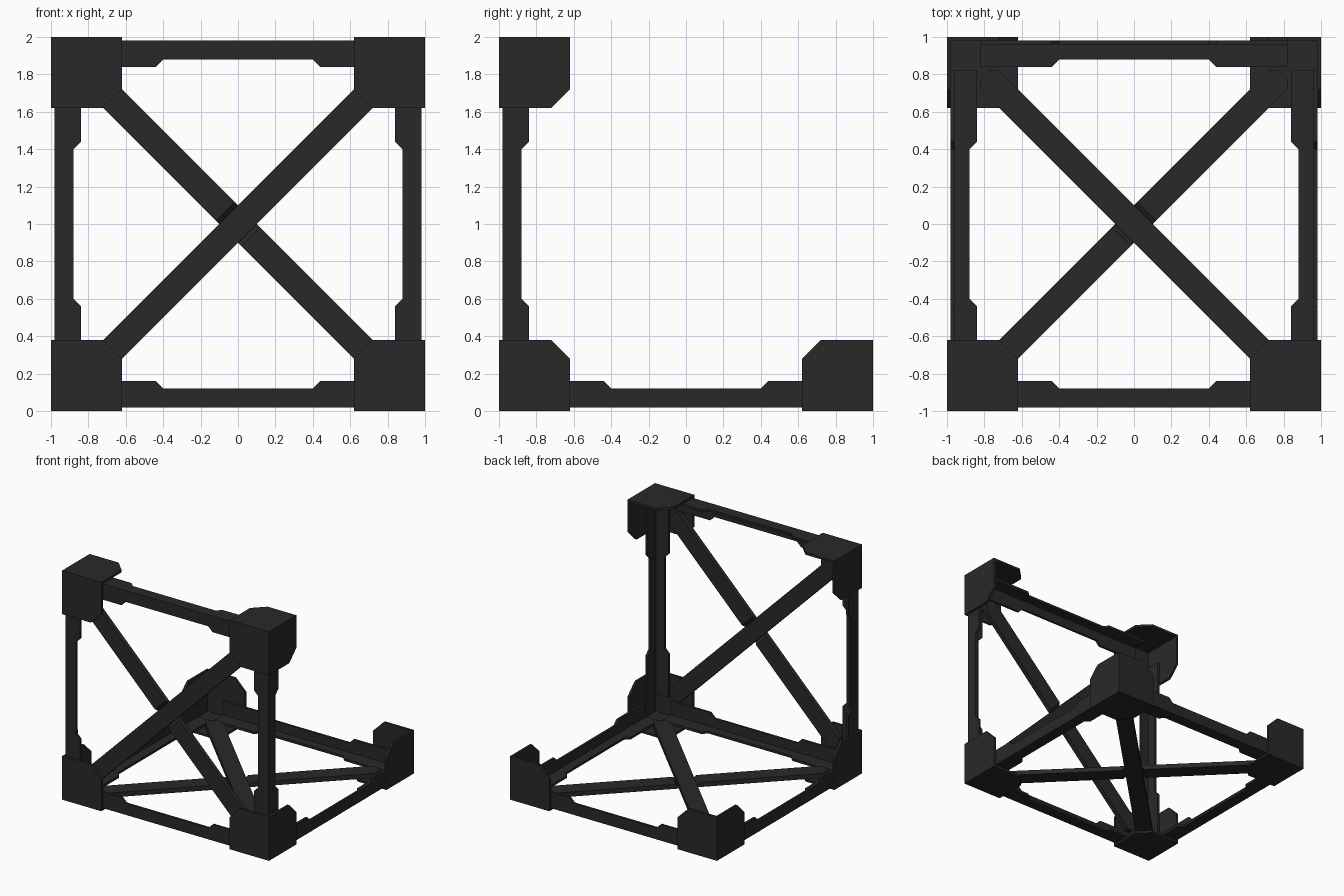
import bpy, bmesh
from mathutils import Vector

if "Cube" in bpy.data.objects:
    bpy.data.objects.remove(bpy.data.objects["Cube"])

mat = bpy.data.materials.new("dark_steel")
mat.diffuse_color = (0.022, 0.022, 0.022, 1)
mat.use_nodes = True
mat.node_tree.nodes["Principled BSDF"].inputs["Base Color"].default_value = mat.diffuse_color


def finish(name, bm):
    bmesh.ops.recalc_face_normals(bm, faces=bm.faces)
    bmesh.ops.translate(bm, verts=bm.verts, vec=(0, 0, 1))
    me = bpy.data.meshes.new(name)
    bm.to_mesh(me)
    bm.free()
    me.materials.append(mat)
    ob = bpy.data.objects.new(name, me)
    bpy.context.collection.objects.link(ob)
    return ob


def prism(bm, outline, i, j, k, lo, hi):
    """Flat outline in axes i, j extruded along axis k."""
    rings = []
    for h in (lo, hi):
        ring = []
        for u, v in outline:
            p = Vector((0, 0, 0))
            p[i], p[j], p[k] = u, v, h
            ring.append(bm.verts.new(p))
        rings.append(ring)
    a, b = rings
    bm.faces.new(a)
    bm.faces.new(b)
    n = len(a)
    for q in range(n):
        bm.faces.new((a[q], a[(q + 1) % n], b[(q + 1) % n], b[q]))


# Corner brackets: three chamfered plates meeting at each corner
def corner_bracket(s):
    bm = bmesh.new()
    shape = [(1, 1), (0.62, 1), (0.62, 0.72), (0.72, 0.62), (1, 0.62)]
    for k in range(3):
        i, j = (k + 1) % 3, (k + 2) % 3
        prism(bm, [(u * s[i], v * s[j]) for u, v in shape], i, j, k, 0.98 * s[k], s[k])
    finish("corner_bracket", bm)


for sx in (-1, 1):
    for sy, sz in ((-1, -1), (-1, 1), (1, -1)):
        corner_bracket((sx, sy, sz))


# Edge beams: angle section whose two flanges widen towards the ends
def edge_beam(name, axis, s):
    bm = bmesh.new()
    shape = [(-0.82, 0.98), (-0.82, 0.84), (-0.44, 0.84), (-0.40, 0.88),
             (0.40, 0.88), (0.44, 0.84), (0.82, 0.84), (0.82, 0.98)]
    others = [(axis + 1) % 3, (axis + 2) % 3]
    for j, k in (others, others[::-1]):
        prism(bm, [(u, v * s[j]) for u, v in shape], axis, j, k, 0.96 * s[k], 0.98 * s[k])
    finish(name, bm)


edge_beam("bottom_front_beam", 0, (0, -1, -1))
edge_beam("bottom_back_beam", 0, (0, 1, -1))
edge_beam("top_front_beam", 0, (0, -1, 1))
for sx in (-1, 1):
    edge_beam("bottom_side_beam", 1, (sx, 0, -1))
    edge_beam("upright_beam", 2, (sx, -1, 0))


# Diagonal braces: flat bars halved where they cross
def brace(name, along, across, normal, outer):
    bm = bmesh.new()
    half = [(1.124, 0.0355), (1.089, 0.0707), (0.095, 0.0707), (0.0725, 0.0707)]
    stations = [(-s, w) for s, w in half] + [(s, w) for s, w in reversed(half)]
    rings = []
    for s, w in stations:
        lo, hi = 0.02, 0.06
        if abs(s) < 0.09:
            lo, hi = (0.02, 0.04) if outer else (0.04, 0.06)
        rings.append([bm.verts.new(along * s + across * (w * e) + normal * (1 - d))
                      for e, d in ((-1, lo), (1, lo), (1, hi), (-1, hi))])
    for a, b in zip(rings, rings[1:]):
        for q in range(4):
            bm.faces.new((a[q], a[(q + 1) % 4], b[(q + 1) % 4], b[q]))
    bm.faces.new(rings[0])
    bm.faces.new(rings[-1])
    finish(name, bm)


X = Vector((1, 0, 0))
for label, up, out in (("front", Vector((0, 0, 1)), Vector((0, -1, 0))),
                       ("bottom", Vector((0, 1, 0)), Vector((0, 0, -1)))):
    rise, fall = (X + up).normalized(), (X - up).normalized()
    brace(label + "_outer_brace", rise, fall, out, True)
    brace(label + "_inner_brace", fall, rise, out, False)
